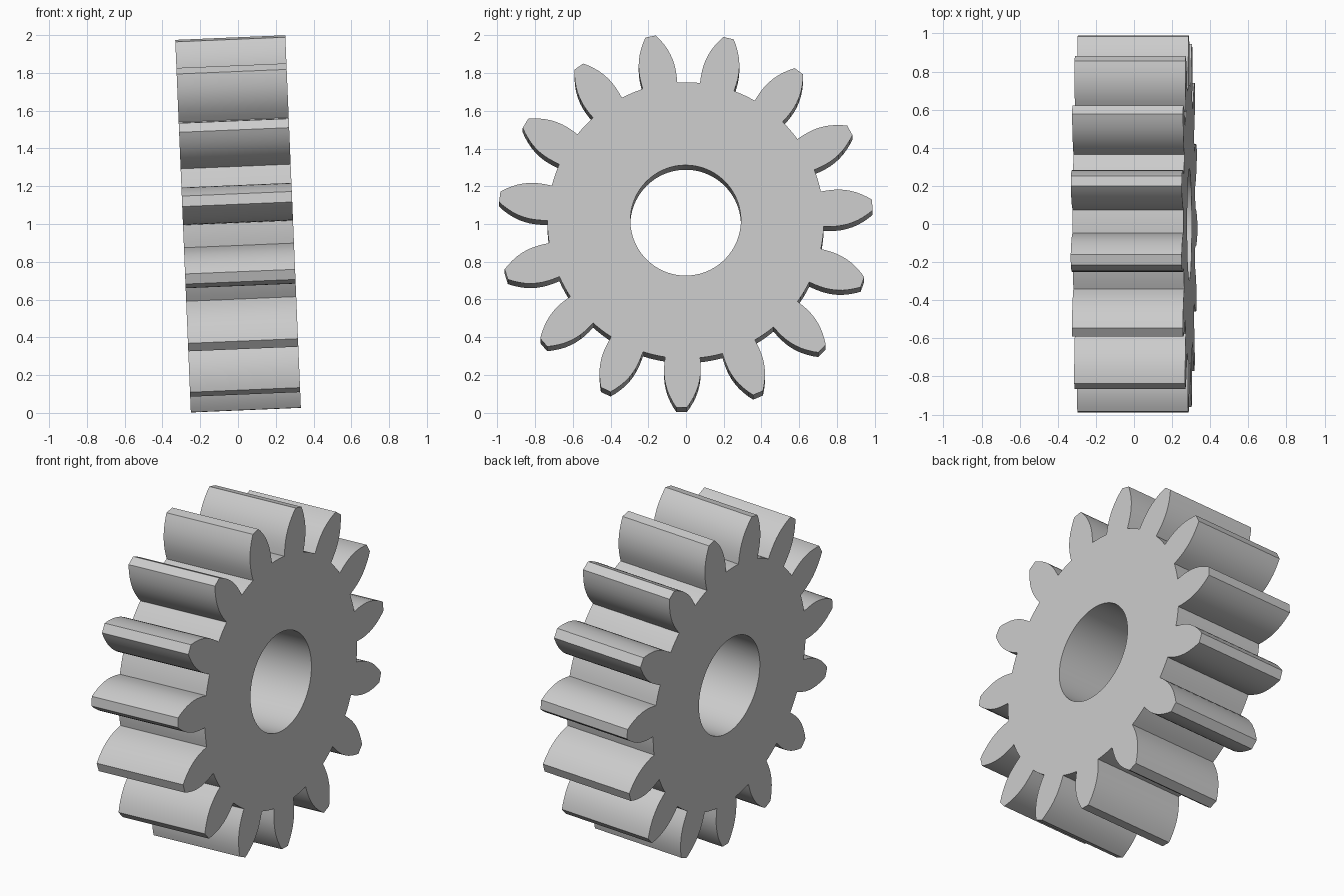
import bpy, bmesh, math
from mathutils import Matrix

cube = bpy.data.objects.get("Cube")
if cube:
    bpy.data.objects.remove(cube, do_unlink=True)

TEETH = 15
PHASE = math.radians(13.25)
ROOT = 0.733
BORE = 0.293
WIDTH = 0.583

# Tooth flank: distance along the tooth, half width
FLANK = [(0.727, 0.093), (0.76, 0.096), (0.79, 0.097), (0.82, 0.096), (0.85, 0.092),
         (0.88, 0.085), (0.91, 0.075), (0.94, 0.061), (0.97, 0.044), (0.993, 0.028)]


def polar(radius, angle):
    """Point in the gear plane, angle measured from up towards +y."""
    return (-WIDTH / 2, radius * math.sin(angle), radius * math.cos(angle))


def add_loop(bm, points):
    verts = [bm.verts.new(p) for p in points]
    return [bm.edges.new((v, verts[(i + 1) % len(verts)])) for i, v in enumerate(verts)]


# Outline: both flanks of each tooth, then the root arc to the next one
pitch = math.tau / TEETH
outline = []
for k in range(TEETH):
    centre = PHASE + k * pitch
    for side, flank in ((-1, FLANK), (1, FLANK[::-1])):
        outline += [polar(math.hypot(r, w), centre + side * math.atan2(w, r)) for r, w in flank]
    edge = math.atan2(FLANK[0][1], FLANK[0][0])
    gap = pitch - 2 * edge
    outline += [polar(ROOT, centre + edge + gap * t / 4) for t in (1, 2, 3)]

# Gear blank with round bore, extruded along its axis
bm = bmesh.new()
edges = add_loop(bm, outline)
edges += add_loop(bm, [polar(BORE, math.tau * i / 96) for i in range(96)])
bmesh.ops.triangle_fill(bm, edges=edges, use_beauty=True)
result = bmesh.ops.extrude_face_region(bm, geom=bm.faces[:])
moved = [g for g in result["geom"] if isinstance(g, bmesh.types.BMVert)]
bmesh.ops.translate(bm, verts=moved, vec=(WIDTH, 0, 0))
bmesh.ops.recalc_face_normals(bm, faces=bm.faces[:])

# Slight lean of the axle line
bm.transform(Matrix.Translation((0, -0.002, 1.007)) @ Matrix.Rotation(math.radians(-2.4), 4, "Y"))

mesh = bpy.data.meshes.new("spur_gear")
bm.to_mesh(mesh)
bm.free()
gear = bpy.data.objects.new("spur_gear", mesh)
bpy.context.collection.objects.link(gear)

# Plain grey
grey = bpy.data.materials.new("plain_grey")
grey.use_nodes = True
colour = (0.6, 0.6, 0.6, 1)
grey.diffuse_color = colour
grey.node_tree.nodes["Principled BSDF"].inputs["Base Color"].default_value = colour
mesh.materials.append(grey)

bpy.ops.object.select_all(action="DESELECT")
gear.select_set(True)
bpy.context.view_layer.objects.active = gear
bpy.ops.object.shade_smooth_by_angle(angle=math.radians(25))
